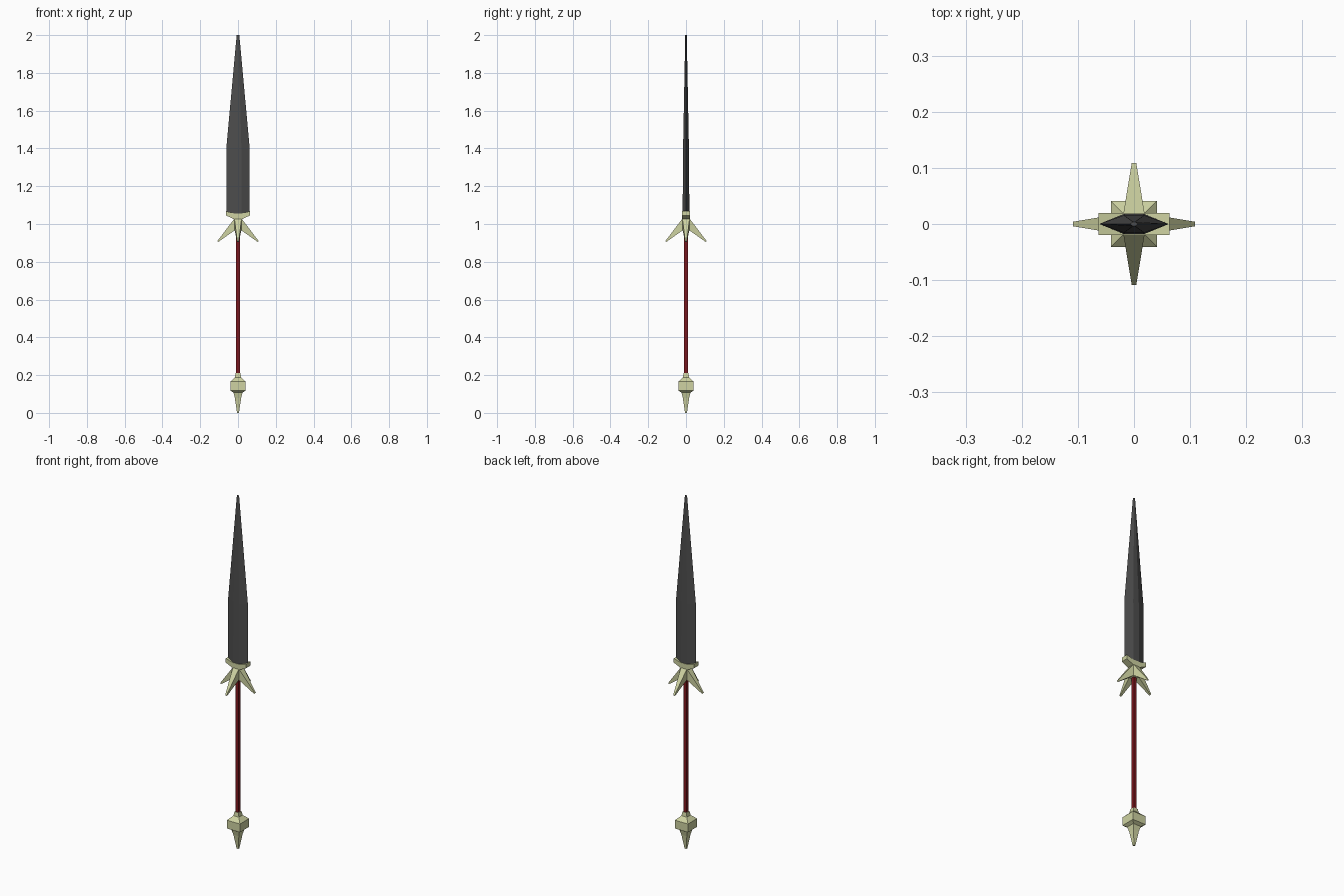
import bpy
from math import pi
from mathutils import Matrix, Vector

if "Cube" in bpy.data.objects:
    bpy.data.objects.remove(bpy.data.objects["Cube"])


def material(name, color):
    m = bpy.data.materials.new(name)
    m.diffuse_color = color
    m.use_nodes = True
    m.node_tree.nodes["Principled BSDF"].inputs["Base Color"].default_value = m.diffuse_color
    return m


GOLD = material("pale_gold", (0.62, 0.65, 0.36, 1))
STEEL = material("dark_steel", (0.075, 0.075, 0.075, 1))
RED = material("dark_red", (0.2, 0.008, 0.012, 1))


def loft(name, rings, mat):
    """Skin matching closed rings of points, with flat end caps."""
    n = len(rings[0])
    verts = [p for ring in rings for p in ring]
    faces = [tuple(reversed(range(n))),
             tuple(range(len(verts) - n, len(verts)))]
    for k in range(len(rings) - 1):
        for i in range(n):
            j = (i + 1) % n
            faces.append((k * n + i, k * n + j, (k + 1) * n + j, (k + 1) * n + i))
    mesh = bpy.data.meshes.new(name)
    mesh.from_pydata(verts, [], faces)
    mesh.materials.append(mat)
    obj = bpy.data.objects.new(name, mesh)
    bpy.context.collection.objects.link(obj)
    return obj


def rect(hx, hy, z):
    return [(-hx, -hy, z), (hx, -hy, z), (hx, hy, z), (-hx, hy, z)]


def blade_ring(w, t, z):
    # flattened hexagon with sharp side edges
    c = w * 0.29
    return [(-w, 0, z), (-c, -t, z), (c, -t, z), (w, 0, z), (c, t, z), (-c, t, z)]


# Square shaft
loft("shaft", [rect(0.0095, 0.0095, z) for z in (0.15, 1.03)], RED)

# Square pommel with a pointed foot
pommel = [(0.005, 0), (0.017, 0.08), (0.024, 0.108), (0.041, 0.118),
          (0.041, 0.165), (0.017, 0.188), (0.013, 0.21)]
loft("pommel", [rect(h, h, z) for h, z in pommel], GOLD)

# Long blade, tapering above its parallel lower part
blade = [(0.062, 0.018, 1.045), (0.062, 0.0155, 1.40), (0.007, 0.004, 2.0)]
loft("blade", [blade_ring(*b) for b in blade], STEEL)

# Guard: one bar swept upward at both ends
bar = [(-0.063, 1.045, 1.068), (-0.02, 1.025, 1.056),
       (0.02, 1.025, 1.056), (0.063, 1.045, 1.068)]
loft("guard", [[(x, -0.02, lo), (x, 0.02, lo), (x, 0.02, hi), (x, -0.02, hi)]
               for x, lo, hi in bar], GOLD)

# Socket below the guard
loft("socket", [rect(0.012, 0.012, 0.965), rect(0.019, 0.019, 1.03)], GOLD)

# Four spikes splayed outward and down
root = [(0.01, -0.019, 0.972), (0.01, 0.019, 0.972),
        (0.018, 0.019, 1.03), (0.018, -0.019, 1.03)]
tip = [(0.104, -0.004, 0.905), (0.104, 0.004, 0.905),
       (0.109, 0.004, 0.91), (0.109, -0.004, 0.91)]
for i, side in enumerate(("right", "back", "left", "front")):
    turn = Matrix.Rotation(i * pi / 2, 3, 'Z')
    loft("spike_" + side,
         [[tuple(turn @ Vector(p)) for p in ring] for ring in (root, tip)], GOLD)
